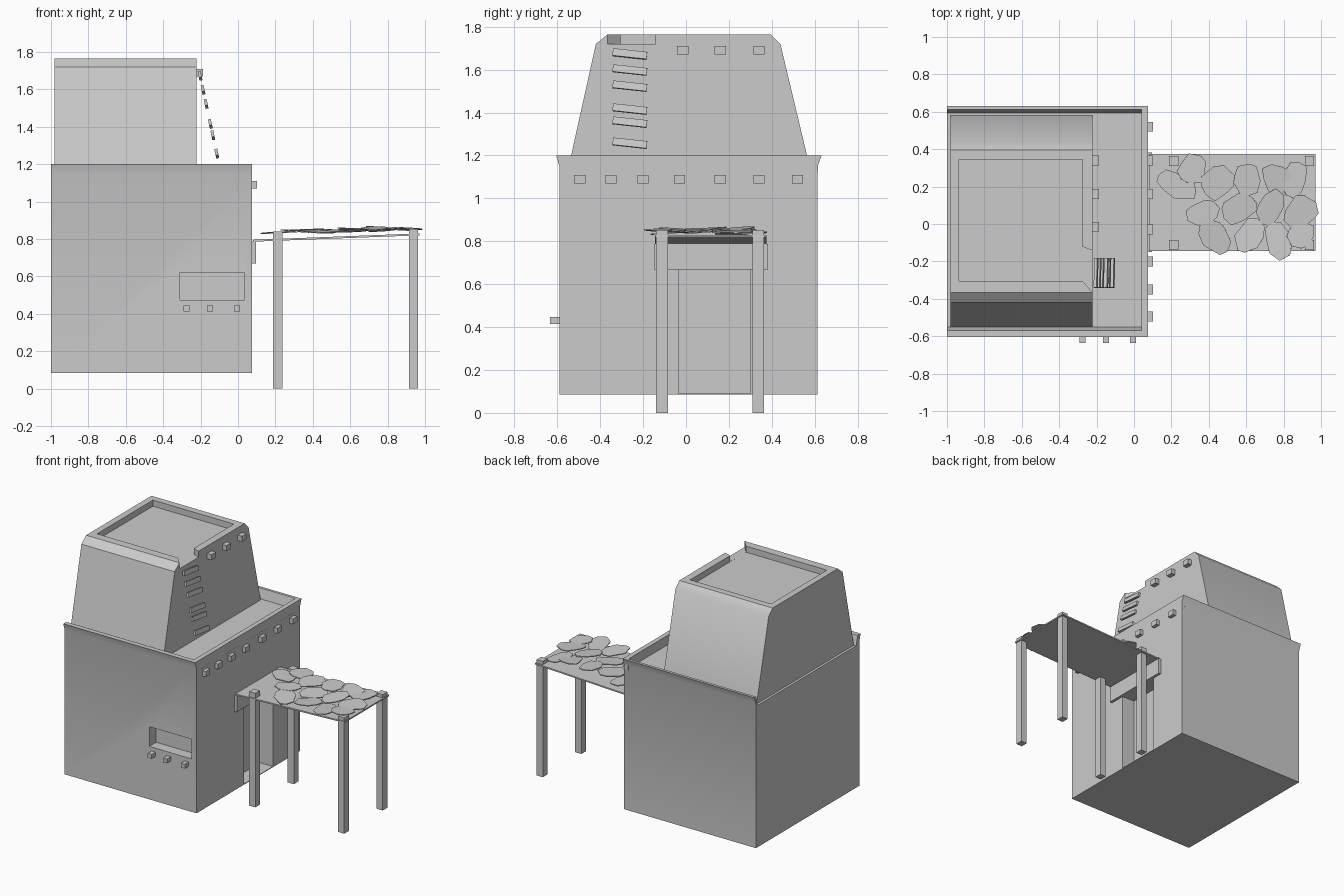
import bpy, bmesh, math, random
from mathutils import Matrix, Vector, Euler

if "Cube" in bpy.data.objects:
    bpy.data.objects.remove(bpy.data.objects["Cube"])

random.seed(4)


def new_object(name, bm):
    bmesh.ops.recalc_face_normals(bm, faces=bm.faces[:])
    mesh = bpy.data.meshes.new(name)
    bm.to_mesh(mesh)
    bm.free()
    ob = bpy.data.objects.new(name, mesh)
    bpy.context.collection.objects.link(ob)
    return ob


def box(name, x, y, z):
    """Box from (min, max) ranges."""
    bm = bmesh.new()
    size = Vector((x[1] - x[0], y[1] - y[0], z[1] - z[0]))
    mid = Vector((sum(x), sum(y), sum(z))) / 2
    bmesh.ops.create_cube(bm, size=1, matrix=Matrix.Translation(mid) @ Matrix.Diagonal(size.to_4d()))
    return new_object(name, bm)


def prism(name, points, offset):
    """Solid from an outline of 3D points, extruded by offset."""
    bm = bmesh.new()
    face = bm.faces.new([bm.verts.new(p) for p in points])
    ext = bmesh.ops.extrude_face_region(bm, geom=[face], use_keep_orig=True)
    moved = [v for v in ext["geom"] if isinstance(v, bmesh.types.BMVert)]
    bmesh.ops.translate(bm, verts=moved, vec=offset)
    return new_object(name, bm)


def activate(ob):
    bpy.ops.object.select_all(action='DESELECT')
    ob.select_set(True)
    bpy.context.view_layer.objects.active = ob


def combine(ob, other, operation='DIFFERENCE'):
    activate(ob)
    mod = ob.modifiers.new("bool", 'BOOLEAN')
    mod.object, mod.operation, mod.solver = other, operation, 'EXACT'
    bpy.ops.object.modifier_apply(modifier=mod.name)
    bpy.data.objects.remove(other, do_unlink=True)


def smooth(ob, degrees):
    activate(ob)
    bpy.ops.object.shade_smooth_by_angle(angle=math.radians(degrees))


# House: U-shaped section with flared parapets, open on the left side
section = [(-.59, .085), (.614, .085), (.614, 1.15), (.632, 1.2), (.612, 1.2), (.594, 1.13),
           (-.552, 1.13), (-.57, 1.2), (-.605, 1.2), (-.59, 1.15)]
house = prism("house_walls", [(-1, y, z) for y, z in section], (1.075, 0, 0))
combine(house, box("window_cut", (-.31, .035), (-.7, -.51), (.475, .62)))
combine(house, box("door_cut", (-.03, .2), (-.035, .3), (.09, .67)))
smooth(house, 30)
box("right_parapet", (.04, .0745), (-.575, .615), (1.12, 1.2))

# Upper storey: tapered section with rounded shoulders and sunken roof
section = [(-.552, 1.125), (.582, 1.125), (.44, 1.72), (.395, 1.765), (-.365, 1.765), (-.42, 1.72)]
tower = prism("upper_storey", [(-.982, y, z) for y, z in section], (.76, 0, 0))
combine(tower, box("roof_cut", (-.935, -.275), (-.305, .345), (1.72, 1.9)))
notch = [(-.28, -.12), (-.2, -.15), (-.2, -.39), (-.28, -.3)]
combine(tower, prism("notch_cut", [(x, y, 1.7205) for x, y in notch], (0, 0, .2)))
smooth(tower, 38)

# Protruding beam ends
for i, y in enumerate((-.495, -.35, -.2, -.03, .16, .34, .52)):
    box(f"lower_beam_end_{i}", (.05, .102), (y - .026, y + .026), (1.07, 1.11))
for i, y in enumerate((-.015, .16, .34)):
    box(f"upper_beam_end_{i}", (-.24, -.187), (y - .026, y + .026), (1.67, 1.71))
for i, x in enumerate((-.275, -.15, -.005)):
    box(f"window_beam_end_{i}", (x - .016, x + .016), (-.635, -.57), (.414, .446))

# Leaning ladder rungs
for i, z in enumerate((1.673, 1.598, 1.523, 1.416, 1.355, 1.257)):
    rung = box(f"ladder_rung_{i}", (-.008, .008), (-.08, .08), (-.017, .017))
    rung.location = (-.203 + (1.673 - z) * .215, -.262, z)
    rung.rotation_euler = Euler((-.11, -.21, 0))

# Door lintel and canopy
box("door_lintel", (.06, .095), (-.15, .383), (.668, .788))
canopy = box("canopy_board", (-.445, .445), (-.145, .375), (-.005, .005))
canopy.location = (.525, 0, .808)
canopy.rotation_euler = (0, -.038, 0)
for side, x, top in (("inner", .213, .84), ("outer", .938, .853)):
    for end, y in (("front", -.112), ("back", .336)):
        box(f"canopy_{side}_{end}_post", (x - .025, x + .025), (y - .027, y + .027), (0, top))

# Overlapping leaves on the canopy: x, y, half length, half width, turn
leaves = [(.23, .21, .13, .07, -20), (.31, .29, .09, .08, 60), (.37, .06, .10, .075, 15),
          (.43, -.06, .11, .08, -50), (.45, .22, .11, .085, 30), (.60, .24, .10, .08, 80),
          (.56, .08, .11, .08, 20), (.62, -.06, .10, .075, 60), (.76, .24, .10, .08, 100),
          (.86, .24, .11, .07, 70), (.89, .06, .11, .09, 40), (.73, .09, .10, .075, 75),
          (.77, -.09, .11, .07, 110), (.89, -.06, .09, .075, 30)]
for i, (x, y, a, b, turn) in enumerate(leaves):
    outline = []
    for k in range(9):
        t = math.tau * (k + random.uniform(-.25, .25)) / 9
        r = random.uniform(.82, 1.08)
        outline.append((a * r * math.cos(t), b * r * math.sin(t), 0))
    leaf = prism(f"leaf_{i}", outline, (0, 0, .006))
    leaf.location = (x, y, .828 + x * .022 + (i % 3) * .005)
    leaf.rotation_euler = (random.uniform(-.08, .08), random.uniform(-.08, .08), math.radians(turn))
